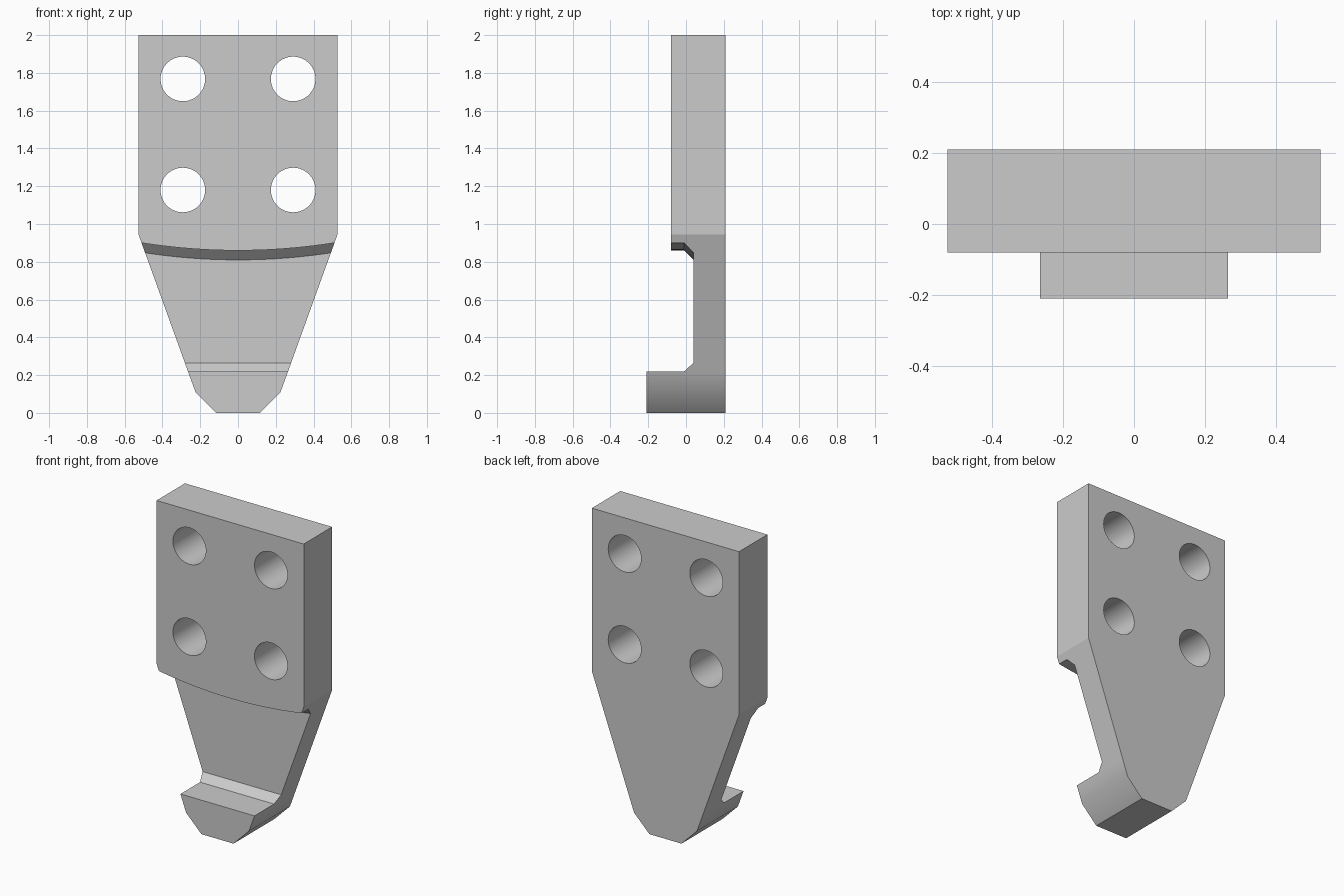
import bpy
import bmesh
import math

cube = bpy.data.objects.get("Cube")
if cube:
    bpy.data.objects.remove(cube)

# One plain grey for the whole casting
grey = bpy.data.materials.new("plain_grey")
grey.use_nodes = True
colour = (0.6, 0.6, 0.6, 1)
grey.diffuse_color = colour
grey.node_tree.nodes["Principled BSDF"].inputs["Base Color"].default_value = colour

BACK, FRONT = 0.21, -0.21
PLATE_FRONT = -0.08
WAIST_FRONT = 0.04
SHOULDER_Z = 0.945
HOOK_TOP = 0.22
ARC_RADIUS = 3.25


def loft(name, sections):
    """Solid through a row of matching closed sections, capped at both ends."""
    bm = bmesh.new()
    rings = [[bm.verts.new(p) for p in s] for s in sections]
    n = len(rings[0])
    for a, b in zip(rings, rings[1:]):
        for i in range(n):
            j = (i + 1) % n
            bm.faces.new((a[i], a[j], b[j], b[i]))
    bm.faces.new(rings[0])
    bm.faces.new(rings[-1])
    bmesh.ops.recalc_face_normals(bm, faces=bm.faces)
    mesh = bpy.data.meshes.new(name)
    bm.to_mesh(mesh)
    bm.free()
    obj = bpy.data.objects.new(name, mesh)
    bpy.context.collection.objects.link(obj)
    mesh.materials.append(grey)
    return obj


# Tapered outline, mirrored and extruded through the full depth
half = [(0.115, 0), (0.225, 0.11), (0.265, HOOK_TOP),
        (0.527, SHOULDER_Z), (0.527, 2)]
outline = half + [(-x, z) for x, z in reversed(half)]
bracket = loft("hooked_plate", [[(x, y, z) for x, z in outline] for y in (FRONT, BACK)])


# Waist recess: chamfered floor, curved and chamfered roof
def waist_section(x):
    rise = ARC_RADIUS - math.sqrt(ARC_RADIUS ** 2 - x * x)
    return [(x, -0.4, HOOK_TOP), (x, -0.01, HOOK_TOP), (x, WAIST_FRONT, 0.265),
            (x, WAIST_FRONT, 0.81 + rise), (x, -0.01, 0.86 + rise), (x, -0.4, 0.86 + rise)]


STEPS = 28
cutters = [loft("waist_cutter", [waist_section(-0.7 + 1.4 * i / STEPS)
                                 for i in range(STEPS + 1)])]

# Front face of the upper plate, set back from the hook
cutters.append(loft("plate_front_cutter",
                    [[(x, -0.5, 0.5), (x, PLATE_FRONT, 0.5),
                      (x, PLATE_FRONT, 2.2), (x, -0.5, 2.2)] for x in (-0.8, 0.8)]))

# Four bolt holes
SIDES = 64
for x in (-0.292, 0.292):
    for z in (1.18, 1.768):
        ring = [(x + 0.118 * math.cos(math.tau * i / SIDES),
                 z + 0.118 * math.sin(math.tau * i / SIDES)) for i in range(SIDES)]
        cutters.append(loft("bolt_hole_cutter",
                            [[(u, y, v) for u, v in ring] for y in (-0.6, 0.6)]))

bpy.ops.object.select_all(action='DESELECT')
bracket.select_set(True)
bpy.context.view_layer.objects.active = bracket
for cutter in cutters:
    cutter.hide_render = True
    mod = bracket.modifiers.new("cut", 'BOOLEAN')
    mod.operation = 'DIFFERENCE'
    mod.solver = 'EXACT'
    mod.object = cutter
    bpy.ops.object.modifier_apply(modifier=mod.name)
for cutter in cutters:
    bpy.data.objects.remove(cutter)

# Smooth holes, arc and hook sides; keep the shoulder edge crisp
bpy.ops.object.shade_smooth_by_angle(angle=math.radians(30))
bm = bmesh.new()
bm.from_mesh(bracket.data)
for edge in bm.edges:
    if all(abs(v.co.z - SHOULDER_Z) < 0.002 and abs(v.co.x) > 0.52 for v in edge.verts):
        edge.smooth = False
bm.to_mesh(bracket.data)
bm.free()
